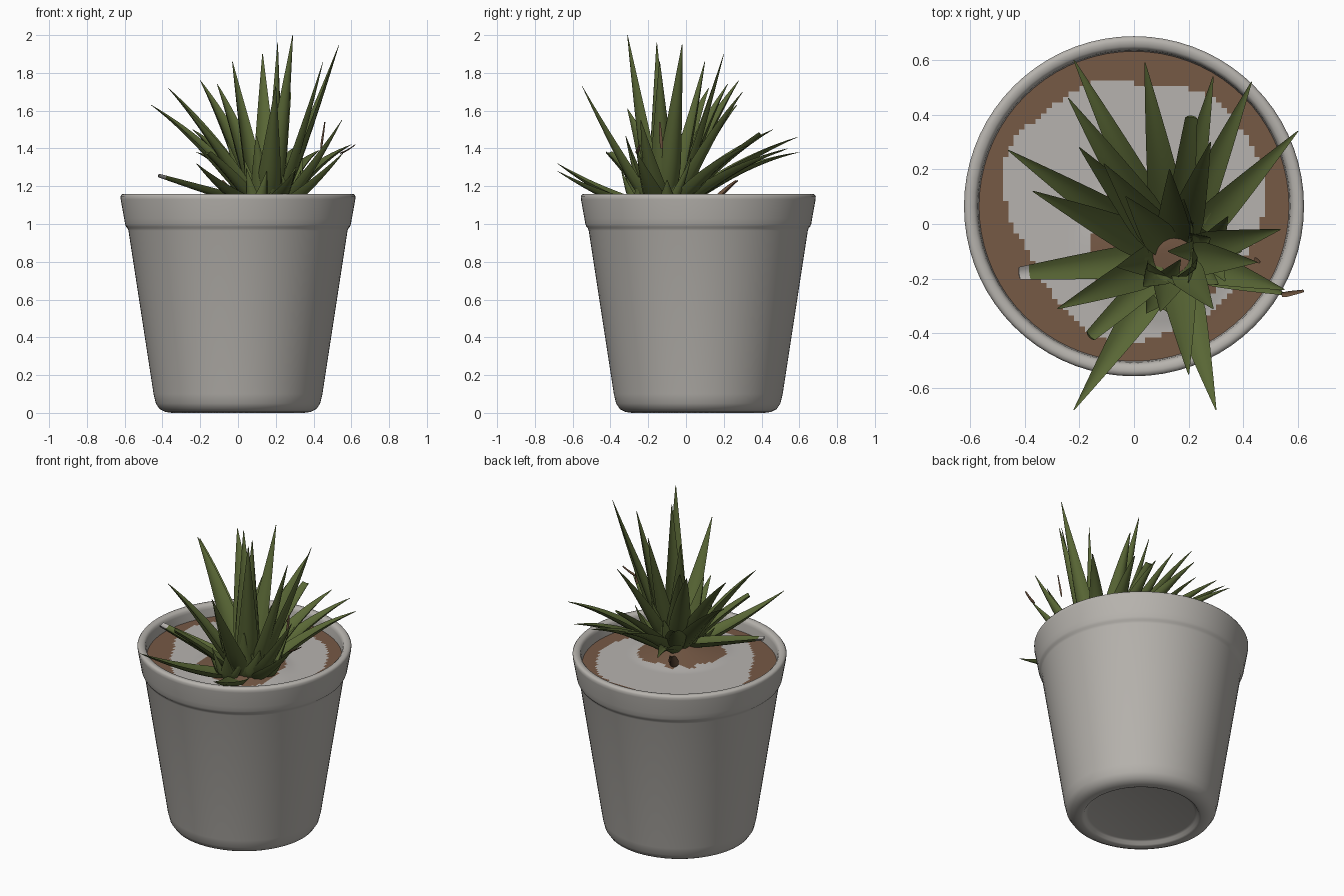
import bpy, bmesh, math, random
from mathutils import Vector

random.seed(4)
old = bpy.data.objects.get("Cube")
if old:
    bpy.data.objects.remove(old)


def material(name, rgb):
    m = bpy.data.materials.new(name)
    m.use_nodes = True
    m.diffuse_color = (*rgb, 1)
    m.node_tree.nodes["Principled BSDF"].inputs["Base Color"].default_value = (*rgb, 1)
    return m


stone = material("warm grey ceramic", (0.47, 0.45, 0.42))
gravel = material("pale grey gravel", (0.47, 0.45, 0.43))
earth = material("brown soil", (0.18, 0.1, 0.06))
green = material("leaf green", (0.1, 0.135, 0.036))
dry = material("dry leaf brown", (0.16, 0.09, 0.05))


def finish(bm, name, mats, angle=50):
    bmesh.ops.recalc_face_normals(bm, faces=bm.faces)
    mesh = bpy.data.meshes.new(name)
    bm.to_mesh(mesh)
    bm.free()
    obj = bpy.data.objects.new(name, mesh)
    bpy.context.collection.objects.link(obj)
    for m in mats:
        mesh.materials.append(m)
    bpy.ops.object.select_all(action="DESELECT")
    bpy.context.view_layer.objects.active = obj
    obj.select_set(True)
    bpy.ops.object.shade_smooth_by_angle(angle=math.radians(angle))
    return obj


POT = Vector((0, 0.065, 0))
SOIL = 1.08

# Pot: one lathed profile, from the recessed foot over the rim to the inner wall
profile = [(0, .025), (.31, .025), (.325, .02), (.335, .005), (.35, 0), (.385, .005), (.415, .02),
           (.435, .05), (.447, .1), (.58, .965), (.585, .978), (.592, .985), (.598, 1), (.603, 1.03),
           (.621, 1.13), (.622, 1.147), (.615, 1.157), (.603, 1.16), (.585, 1.157), (.575, 1.147),
           (.571, 1.13), (.56, 1)]
bm = bmesh.new()
verts = [bm.verts.new(POT + Vector((r, 0, z))) for r, z in profile]
edges = [bm.edges.new(pair) for pair in zip(verts, verts[1:])]
bmesh.ops.spin(bm, geom=verts + edges, cent=POT, axis=(0, 0, 1), angle=math.tau,
               steps=72, use_duplicate=False)
bmesh.ops.remove_doubles(bm, verts=bm.verts, dist=0.0005)
finish(bm, "pot", [stone])

# Soil: a fine grid trimmed to a disc, with a gravel area between two brown areas
bm = bmesh.new()
bmesh.ops.create_grid(bm, x_segments=60, y_segments=60, size=0.6)
bmesh.ops.translate(bm, verts=bm.verts, vec=POT + Vector((0, 0, SOIL)))
outside = [f for f in bm.faces if (f.calc_center_median() - POT).xy.length > 0.58]
bmesh.ops.delete(bm, geom=outside, context="FACES")
MOUND = Vector((0.09, -0.08))
for v in bm.verts:
    d = (v.co.xy - MOUND).length
    v.co.z += 0.05 * max(0, 1 - d / 0.3)
for f in bm.faces:
    p = f.calc_center_median()
    q = (p - POT).xy
    a = math.atan2(q.y, q.x)
    edge = 0.475 + 0.018 * math.sin(3 * a) + 0.012 * math.sin(7 * a + 1)
    near = (p.xy - MOUND).length
    corner = q.x + 0.55 * q.y < -0.48
    f.material_index = int(q.length > edge or near < 0.245 + 0.02 * math.sin(5 * a) or corner)
finish(bm, "soil", [gravel, earth])

# Leaf cross-section: thick crescent (sideways, upward), in half widths
SECTION = [(-1, .25), (-.5, 0), (0, -.08), (.5, 0), (1, .25), (.65, -.3), (0, -.55), (-.65, -.3)]


def leaf(name, root, tip, bend, width, blunt=0.03, tip_mat=None, mat=green, steps=14):
    """Sweep the crescent along a curved path, narrowing toward the tip."""
    root, tip = Vector(root), Vector(tip)
    span = tip - root
    mid = (root + tip) / 2 + Vector((0, 0, bend * span.length))
    out = Vector((span.x, span.y, 0)).normalized()
    side = Vector((-out.y, out.x, 0))
    bm = bmesh.new()
    rings = []
    for i in range(steps + 1):
        t = i / steps
        p = root * (1 - t) ** 2 + mid * 2 * t * (1 - t) + tip * t * t
        tangent = ((mid - root) * (1 - t) + (tip - mid) * t).normalized()
        up = tangent.cross(side)
        swell = 0.75 + 0.25 * math.sin(min(1, t / 0.3) * math.pi / 2)
        taper = 1 if t < 0.25 else 1 - (1 - blunt) * ((t - 0.25) / 0.75) ** 1.15
        w = width / 2 * swell * taper
        rings.append([bm.verts.new(p + side * s * w + up * u * w) for s, u in SECTION])
    n = len(SECTION)
    for i, (a, b) in enumerate(zip(rings, rings[1:])):
        for k in range(n):
            f = bm.faces.new((a[k], a[(k + 1) % n], b[(k + 1) % n], b[k]))
            f.material_index = int(tip_mat is not None and i >= steps - 1)
    bm.faces.new(rings[0])
    bm.faces.new(rings[-1]).material_index = int(tip_mat is not None)
    return finish(bm, name, [mat] + ([tip_mat] if tip_mat else []), 60)


CROWN = Vector((0.15, -0.12, 1.08))


def crown_root(tip, spread, lift=0):
    d = Vector((tip[0], tip[1], 0)) - Vector((CROWN.x, CROWN.y, 0))
    return CROWN + d.normalized() * spread + Vector((0, 0, lift))


# Tips of the outer leaves, grouped by habit: name, bend, width, root spread, tips
groups = [
    ("upright_leaf", -.04, .125, .05, [
        (.29, -.31, 2), (.535, -.02, 1.95), (.21, -.155, 1.96), (.13, .2, 1.9), (-.03, .1, 1.86),
        (.45, -.14, 1.86), (.2, -.55, 1.73)]),
    ("arching_leaf", .1, .13, .05, [
        (-.46, .27, 1.63), (-.37, .12, 1.72), (-.2, .28, 1.76), (-.11, .22, 1.74),
        (-.24, .46, 1.5), (.04, .59, 1.46), (.28, .3, 1.7), (-.28, -.31, 1.61)]),
    ("spreading_leaf", .12, .115, .07, [
        (-.22, .6, 1.38), (.29, .54, 1.4), (.43, .52, 1.39), (.6, .34, 1.42)]),
    ("low_leaf", -.07, .12, .07, [
        (-.22, -.68, 1.32), (.3, -.68, 1.28), (.55, -.24, 1.55), (.56, -.26, 1.38)]),
]
for name, bend, width, spread, tips in groups:
    for i, tip in enumerate(tips):
        leaf(f"{name}_{i + 1}", crown_root(tip, spread), tip, bend, width)

# Blunt, cut-off leaves; the left one has a pale end
tip = (-.42, -.18, 1.26)
leaf("cut_leaf_left", crown_root(tip, .05, .03), tip, 0, .12, .38, gravel)
for i, tip in enumerate([(-.16, -.41, 1.38), (.21, .39, 1.48)]):
    leaf(f"cut_leaf_{i + 1}", crown_root(tip, .05), tip, .06, .1, .45)

# Short inner leaves around the crown
for i in range(10):
    a = math.tau * i / 10 + random.uniform(-.2, .2)
    reach = random.uniform(.14, .23)
    tip = CROWN + Vector((math.cos(a) * reach, math.sin(a) * reach, random.uniform(.18, .42)))
    leaf(f"inner_leaf_{i + 1}", crown_root(tip, .06), tip, -.12, .13, .05)

# Small side rosettes
for j, centre in enumerate([Vector((.27, -.1, 1.1)), Vector((.1, -.24, 1.08))]):
    for i in range(6):
        a = math.tau * i / 6 + j
        d = Vector((math.cos(a), math.sin(a), 0))
        tip = centre + d * random.uniform(.1, .15) + Vector((0, 0, random.uniform(.12, .27)))
        leaf(f"rosette_{j + 1}_leaf_{i + 1}", centre + d * .02, tip, -.12, .085, .05)

# Dried leaf ends and a dry shoot on the soil
leaf("dry_tip", (.54, -.26, 1.375), (.62, -.245, 1.42), -.1, .02, .5, mat=dry, steps=4)
leaf("dry_stem", (.44, -.13, 1.4), (.46, -.14, 1.54), 0, .02, .5, mat=dry, steps=4)
leaf("dry_shoot", (0, .12, 1.08), (-.09, .27, 1.23), .1, .06, .4, mat=dry, steps=8)
